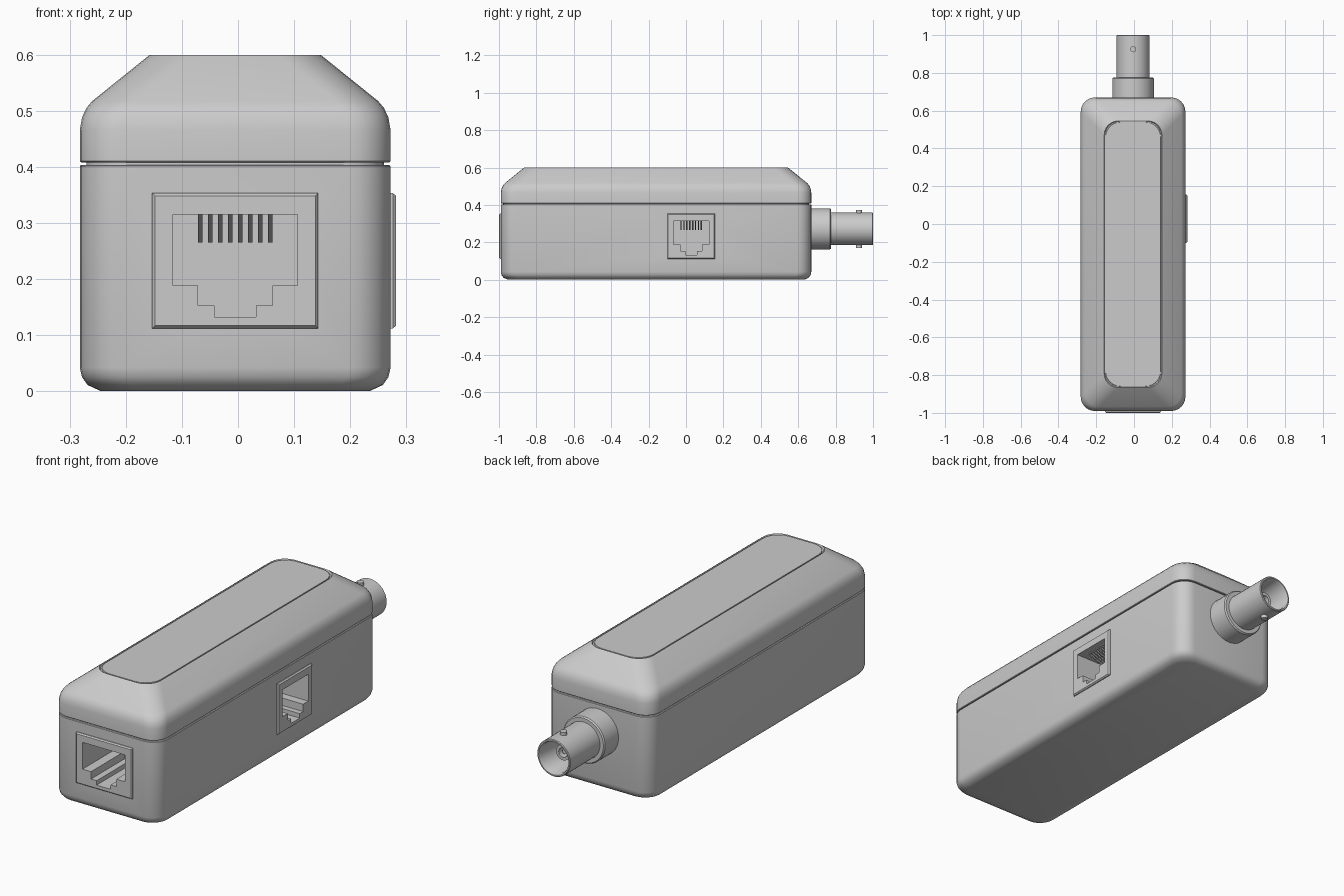
import bpy, bmesh, math

if "Cube" in bpy.data.objects:
    bpy.data.objects.remove(bpy.data.objects["Cube"])

CX, CY, HX, HY = -0.005, -0.16, 0.277, 0.83   # case centre and half sizes
BNC_Z = 0.272


def make(name, verts, faces):
    me = bpy.data.meshes.new(name)
    me.from_pydata(verts, [], faces)
    bm = bmesh.new()
    bm.from_mesh(me)
    bmesh.ops.recalc_face_normals(bm, faces=bm.faces)
    bm.to_mesh(me)
    bm.free()
    ob = bpy.data.objects.new(name, me)
    bpy.context.collection.objects.link(ob)
    return ob


def loft(name, rings):
    """Skin a stack of equal-length closed rings and cap both ends."""
    n = len(rings[0])
    faces = [(k * n + i, k * n + (i + 1) % n, (k + 1) * n + (i + 1) % n, (k + 1) * n + i)
             for k in range(len(rings) - 1) for i in range(n)]
    faces += [tuple(range(n)), tuple(range((len(rings) - 1) * n, len(rings) * n))]
    return make(name, [v for r in rings for v in r], faces)


def case_ring(inset, z, r=0.075, seg=6):
    hx, hy, pts = HX - inset, HY - inset, []
    for c, (sx, sy) in enumerate([(1, 1), (-1, 1), (-1, -1), (1, -1)]):
        for i in range(seg + 1):
            a = math.pi / 2 * (c + i / seg)
            pts.append((CX + sx * (hx - r) + r * math.cos(a),
                        CY + sy * (hy - r) + r * math.sin(a), z))
    return pts


def cut(ob, cutter):
    m = ob.modifiers.new("cavity", 'BOOLEAN')
    m.operation, m.solver, m.object = 'DIFFERENCE', 'EXACT', cutter
    bpy.context.view_layer.objects.active = ob
    bpy.ops.object.modifier_apply(modifier=m.name)


# lower case: rounded bottom edge, recessed tongue at the seam
base = loft("lower_case", [case_ring(i, z) for i, z in [
    (0.038, 0), (0.014, 0.011), (0.004, 0.025), (0, 0.042), (0, 0.401),
    (0.002, 0.403), (0.012, 0.403), (0.012, 0.412)]])

# lid: soft shoulder, sloping sides, thin groove round the top panel
loft("lid", [case_ring(i, z) for i, z in [
    (0.012, 0.408), (0.002, 0.408), (0, 0.410), (0, 0.465), (0.004, 0.488), (0.012, 0.505),
    (0.022, 0.517), (0.124, 0.599)]]
    + [case_ring(i, z, 0.08) for i, z in [(0.126, 0.592), (0.130, 0.592), (0.131, 0.598)]])


def jack(name, put, w):
    """Socket in local (across, depth, z); w scales the width."""
    # raised plate with chamfered front edge
    plate = loft(name + "_plate", [
        [put(sx * (0.148 * w - i), d, 0.2325 + sz * (0.1205 - i))
         for sx, sz in [(-1, -1), (1, -1), (1, 1), (-1, 1)]]
        for d, i in [(0.02, 0), (0.006, 0), (0, 0.005)]])
    # stepped plug opening
    half = [(0.037, 0.132), (0.037, 0.153), (0.0665, 0.153), (0.0665, 0.188),
            (0.111, 0.188), (0.111, 0.315)]
    prof = half + [(-x, z) for x, z in reversed(half)]
    cavity = loft(name + "_cutter", [[put(x * w, d, z) for x, z in prof] for d in (-0.03, 0.25)])
    cavity.hide_render = True
    for ob in (base, plate):
        cut(ob, cavity)
    bpy.data.objects.remove(cavity)
    # eight slanted spring contacts
    wire = [(0.02, 0.317), (0.16, 0.265), (0.16, 0.272), (0.04, 0.317)]
    verts, faces = [], []
    for k in range(8):
        x, b = (k - 3.5) * 0.0179, len(verts)
        verts += [put((x + s * 0.004) * w, d, z) for s in (-1, 1) for d, z in wire]
        faces += [(b, b + 1, b + 2, b + 3), (b + 4, b + 5, b + 6, b + 7)]
        faces += [(b + i, b + (i + 1) % 4, b + 4 + (i + 1) % 4, b + 4 + i) for i in range(4)]
    make(name + "_contacts", verts, faces)


jack("front_jack", lambda u, d, z: (CX + u, -1.0 + d, z), 1.0)
jack("side_jack", lambda u, d, z: (0.282 - d, 0.028 + u, z), 0.865)

# round coaxial connector, turned about the y axis: collar, barrel, bore, inner post
profile = [(0.11, 0.65), (0.11, 0.770), (0.105, 0.776), (0.087, 0.776), (0.087, 0.997),
           (0.084, 1.0), (0.078, 1.0), (0.074, 0.99), (0.070, 0.84), (0.036, 0.84),
           (0.036, 0.93), (0.022, 0.93), (0.022, 0.87), (0.010, 0.87), (0.010, 0.92)]
N = 40
loft("coax_connector", [[(CX + r * math.cos(2 * math.pi * i / N), y,
                          BNC_Z + r * math.sin(2 * math.pi * i / N)) for i in range(N)]
                        for r, y in profile])

# bayonet pins above and below the barrel
for label, s in (("upper", 1), ("lower", -1)):
    bpy.ops.mesh.primitive_cylinder_add(vertices=16, radius=0.016, depth=0.022,
                                        location=(CX, 0.925, BNC_Z + s * 0.090))
    bpy.context.object.name = label + "_bayonet_pin"

# smooth shading with sharp creases
bpy.ops.object.select_all(action='SELECT')
bpy.context.view_layer.objects.active = base
bpy.ops.object.shade_smooth_by_angle(angle=math.radians(35))
